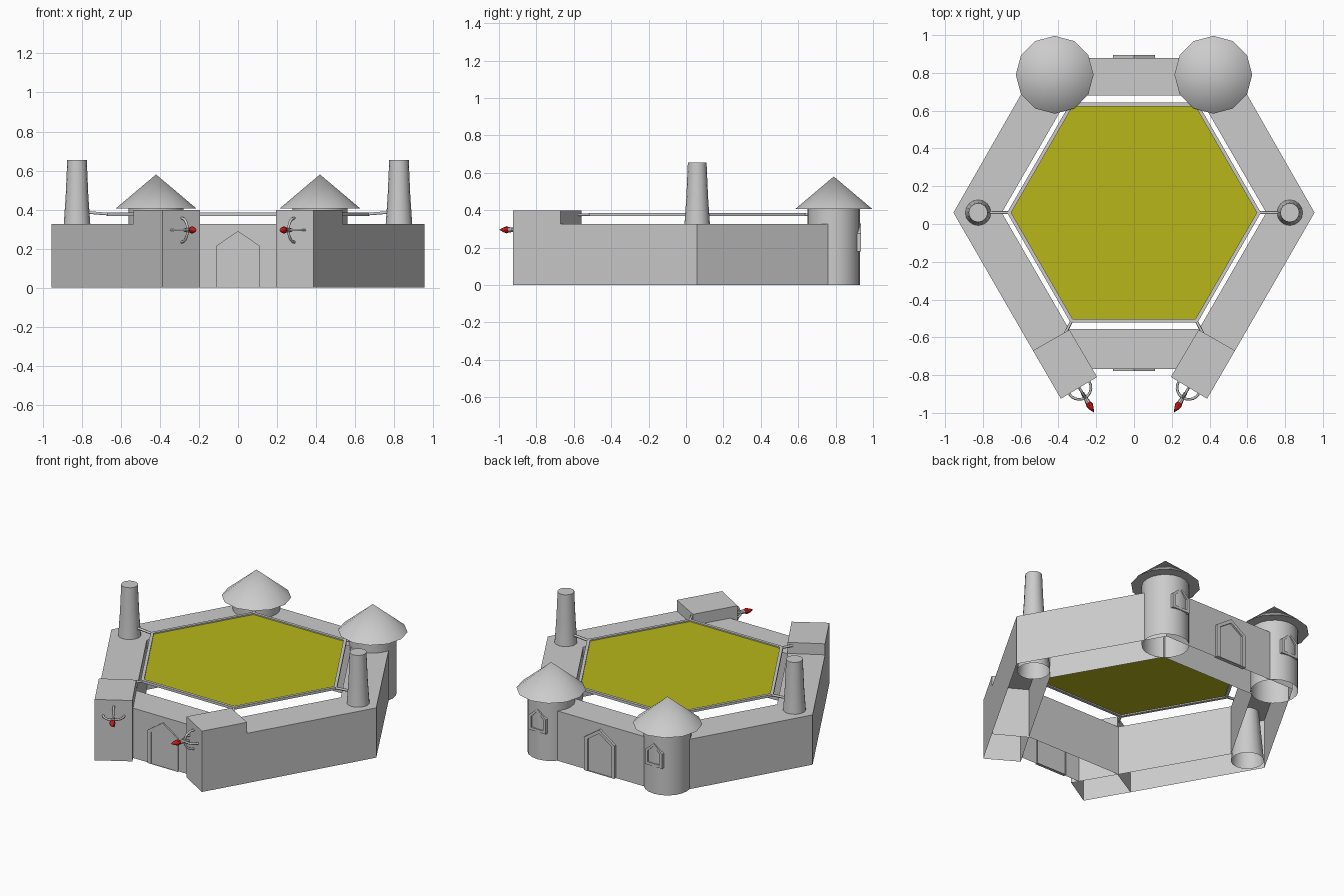
import bpy, bmesh
from math import cos, sin, pi, radians
from mathutils import Vector, Matrix

if "Cube" in bpy.data.objects:
    bpy.data.objects.remove(bpy.data.objects["Cube"])

CY = 0.06          # centre of the hexagon in y
WALL_H, BLOCK_H = 0.325, 0.397


def material(name, color):
    m = bpy.data.materials.new(name)
    m.diffuse_color = color
    m.use_nodes = True
    m.node_tree.nodes["Principled BSDF"].inputs["Base Color"].default_value = m.diffuse_color
    return m


YELLOW = material("yellow_cloth", (0.48, 0.47, 0.01, 1))
RED = material("red_flame", (0.6, 0.01, 0.01, 1))


def add(name, bm, mat=None, smooth=False, matrix=None):
    bmesh.ops.recalc_face_normals(bm, faces=bm.faces)
    me = bpy.data.meshes.new(name)
    bm.to_mesh(me)
    bm.free()
    ob = bpy.data.objects.new(name, me)
    bpy.context.collection.objects.link(ob)
    if matrix:
        ob.matrix_world = matrix
    if mat:
        me.materials.append(mat)
    if smooth:
        bpy.ops.object.select_all(action='DESELECT')
        ob.select_set(True)
        bpy.context.view_layer.objects.active = ob
        bpy.ops.object.shade_smooth_by_angle(angle=radians(40))
    return ob


def wall(name, pts, h, skip=()):
    """Hollow wall, open underneath; skip lists the side faces left out."""
    bm = bmesh.new()
    lo = [bm.verts.new((x, y, 0)) for x, y in pts]
    hi = [bm.verts.new((x, y, h)) for x, y in pts]
    n = len(pts)
    for i in range(n):
        if i not in skip:
            j = (i + 1) % n
            bm.faces.new((lo[i], lo[j], hi[j], hi[i]))
    bm.faces.new(hi)
    loose = [v for v in bm.verts if not v.link_faces]
    bmesh.ops.delete(bm, geom=loose, context='VERTS')
    return add(name, bm)


def lathe(name, profile, n, matrix, closed=False, mat=None, smooth=True, phase=0):
    """Turn an (r, z) profile about z with n sides."""
    bm = bmesh.new()
    rows = [[bm.verts.new((r * cos(2 * pi * k / n + phase), r * sin(2 * pi * k / n + phase), z))
             for k in range(n)] for r, z in profile]
    m = len(rows)
    for i in range(m if closed else m - 1):
        a, b = rows[i], rows[(i + 1) % m]
        for k in range(n):
            j = (k + 1) % n
            bm.faces.new((a[k], a[j], b[j], b[k]))
    bmesh.ops.remove_doubles(bm, verts=bm.verts, dist=1e-5)
    return add(name, bm, mat, smooth, matrix)


def arch(name, hw, z0, shoulder, peak, t, depth, matrix):
    """Raised pointed frame in the xz plane, standing out towards +y."""
    def outline(w, s, p, b):
        return [(-w, b), (-w, s), (0, p), (w, s), (w, b)]
    out = outline(hw, shoulder, peak, z0)
    inn = outline(hw - t, shoulder - t * .3, peak - t, z0 + (t if z0 else 0))
    bm = bmesh.new()
    rows = [[bm.verts.new((x, y, z)) for x, z in pts]
            for pts, y in ((out, -0.01), (out, depth), (inn, depth), (inn, depth * .3))]
    for a, b in zip(rows, rows[1:]):
        for i in range(5):
            j = (i + 1) % 5
            bm.faces.new((a[i], a[j], b[j], b[i]))
    bm.faces.new(rows[-1])
    return add(name, bm, None, False, matrix)


def tube(name, pts, r):
    cu = bpy.data.curves.new(name, 'CURVE')
    cu.dimensions = '3D'
    cu.bevel_depth, cu.bevel_resolution, cu.use_fill_caps = r, 1, True
    sp = cu.splines.new('POLY')
    sp.points.add(len(pts) - 1)
    for p, co in zip(sp.points, pts):
        p.co = (*co, 1)
    ob = bpy.data.objects.new(name, cu)
    bpy.context.collection.objects.link(ob)
    return ob


T = Matrix.Translation
TURN = Matrix.Rotation(pi, 4, 'Z')

# front and back walls with their gates
wall("front_wall", [(-.222, -.768), (.222, -.768), (.345, -.555), (-.345, -.555)], WALL_H, (1, 3))
wall("back_wall", [(-.342, .68), (.342, .68), (.487, .88), (-.487, .88)], WALL_H, (1, 3))
arch("front_gate", .11, 0, .215, .29, .025, .009, T((0, -.768, 0)) @ TURN)
arch("back_gate", .11, 0, .215, .29, .025, .016, T((0, .88, 0)))

for s, side in ((-1, "left"), (1, "right")):
    # side wall and the taller block at its front end
    wall(side + "_wall", [(s * x, y) for x, y in
         ((.956, CY), (.487, .88), (.342, .68), (.70, CY), (.342, -.56), (.535, -.67))], WALL_H, (1, 4))
    wall(side + "_front_block", [(s * x, y) for x, y in
         ((.535, -.67), (.342, -.56), (.195, -.81), (.387, -.925))], BLOCK_H)

    # slim tapered tower at the side corner
    lathe(side + "_slim_tower", [(.098, 0), (.068, WALL_H), (.058, .47), (.050, .655), (0, .655)],
          16, T((s * .825, CY, 0)))

    # round back tower, cone roof, window
    base = T((s * .42, .79, 0))
    lathe(side + "_round_tower", [(.141, 0), (.141, .408)], 20, base)
    lathe(side + "_cone_roof", [(0, .404), (.206, .406), (0, .58)], 12, base)
    arch(side + "_tower_window", .062, .18, .275, .33, .018, .018, T((s * .42, .917, 0)))

    # wall torch: two crossed brackets, stem and flame
    d = Vector((-s * .51, -.86, 0))
    across = Vector((-d.y, d.x, 0))
    c = Vector((s * .289, -.868, .295))
    for tag, axis in (("flat", across), ("upright", Vector((0, 0, 1)))):
        arc = [c + axis * (.062 * cos(a)) + d * (.06 * sin(a))
               for a in (pi * k / 10 for k in range(11))]
        tube(side + "_torch_bracket_" + tag, arc, .007)
    aim = T(c) @ d.to_track_quat('Z', 'Y').to_matrix().to_4x4()
    lathe(side + "_torch_stem", [(0, .03), (.009, .03), (.014, .09), (0, .09)], 8, aim)
    lathe(side + "_torch_flame", [(0, .085), (.012, .088), (.019, .105), (.012, .128), (0, .15)],
          8, aim, mat=RED)

    # struts holding the canopy frame
    tube(side + "_side_strut", [(s * .655, CY, .376), (s * .78, CY, .386)], .008)
    tube(side + "_front_strut", [(s * .328, -.51, .376), (s * .365, -.58, .376)], .008)
    tube(side + "_back_strut", [(s * .328, .63, .376), (s * .37, .70, .376)], .008)

# hexagonal canopy: cloth and frame
lathe("canopy_cloth", [(0, .376), (.652, .376)], 6, T((0, CY, 0)), mat=YELLOW, smooth=False)
lathe("canopy_frame", [(.650, .368), (.672, .368), (.672, .384), (.650, .384)], 6,
      T((0, CY, 0)), closed=True, smooth=False)
